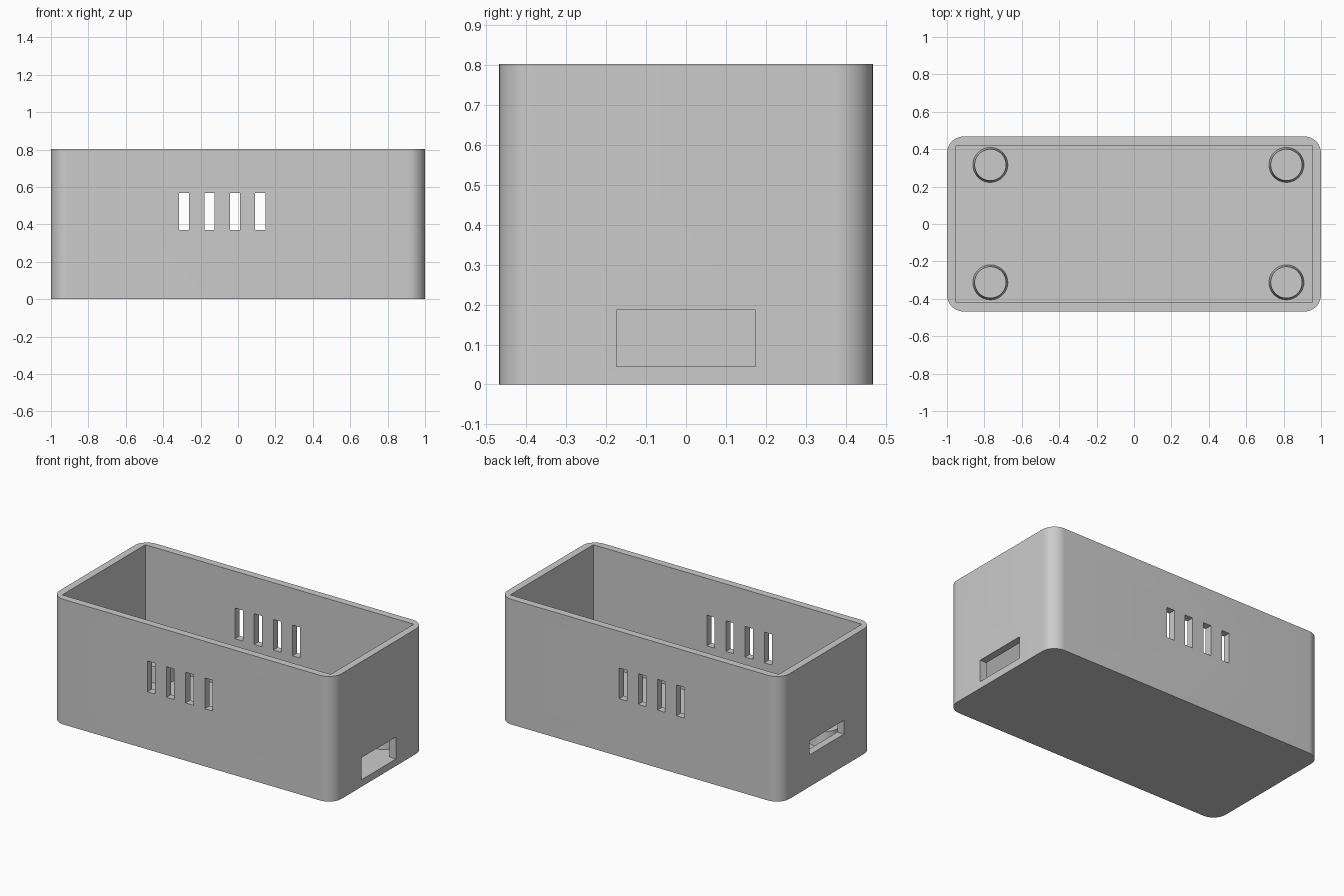
import bpy, bmesh
from math import radians

HALF_X, HALF_Y, HEIGHT = 1.0, 0.468, 0.803
WALL, FLOOR, CORNER = 0.047, 0.045, 0.09

old = bpy.data.objects.get("Cube")
if old:
    bpy.data.objects.remove(old, do_unlink=True)

grey = bpy.data.materials.new("plain grey")
grey.use_nodes = True
grey.diffuse_color = (0.6, 0.6, 0.6, 1)
grey.node_tree.nodes["Principled BSDF"].inputs["Base Color"].default_value = grey.diffuse_color


def box(name, low, high, corner=0):
    """Box between two points, with optional rounded upright edges."""
    bm = bmesh.new()
    bmesh.ops.create_cube(bm, size=1)
    for v in bm.verts:
        v.co = [high[i] if v.co[i] > 0 else low[i] for i in range(3)]
    if corner:
        upright = [e for e in bm.edges
                   if abs(e.verts[0].co.z - e.verts[1].co.z) > 0.1]
        bmesh.ops.bevel(bm, geom=upright, offset=corner, segments=12,
                        profile=0.5, affect='EDGES')
    mesh = bpy.data.meshes.new(name)
    bm.to_mesh(mesh)
    bm.free()
    mesh.materials.append(grey)
    obj = bpy.data.objects.new(name, mesh)
    bpy.context.collection.objects.link(obj)
    return obj


def activate(obj):
    bpy.ops.object.select_all(action='DESELECT')
    obj.select_set(True)
    bpy.context.view_layer.objects.active = obj


def cut(target, low, high):
    cutter = box("cutter", low, high)
    cutter.hide_render = True
    mod = target.modifiers.new("cut", 'BOOLEAN')
    mod.operation = 'DIFFERENCE'
    mod.solver = 'EXACT'
    mod.object = cutter
    activate(target)
    bpy.ops.object.modifier_apply(modifier=mod.name)
    bpy.data.objects.remove(cutter, do_unlink=True)


# Open case with rounded outer corners and a square cavity
case = box("case", (-HALF_X, -HALF_Y, 0), (HALF_X, HALF_Y, HEIGHT), CORNER)
inner_x, inner_y = HALF_X - WALL, HALF_Y - WALL
cut(case, (-inner_x, -inner_y, FLOOR), (inner_x, inner_y, 1))

# Vent slots, through front and back walls
for i in range(4):
    x = -0.316 + 0.136 * i
    cut(case, (x, -0.6, 0.37), (x + 0.055, 0.6, 0.567))

# Large port at floor level on one end, narrow port on the other
cut(case, (0.9, -0.174, FLOOR), (1.1, 0.174, 0.186))
cut(case, (-1.1, -0.174, 0.205), (-0.9, 0.174, 0.293))
activate(case)
bpy.ops.object.shade_smooth_by_angle(angle=radians(30))

# Tapered standoffs on the floor
BASE, TOP = FLOOR - 0.005, 0.145
for side, x in (("right", -0.768), ("left", 0.815)):
    for end, y in (("front", -0.312), ("back", 0.316)):
        bpy.ops.mesh.primitive_cone_add(
            vertices=48, radius1=0.094, radius2=0.084, depth=TOP - BASE,
            location=(x, y, (TOP + BASE) / 2))
        post = bpy.context.object
        post.name = f"standoff_{end}_{side}"
        post.data.materials.append(grey)
        bpy.ops.object.shade_smooth_by_angle(angle=radians(30))
